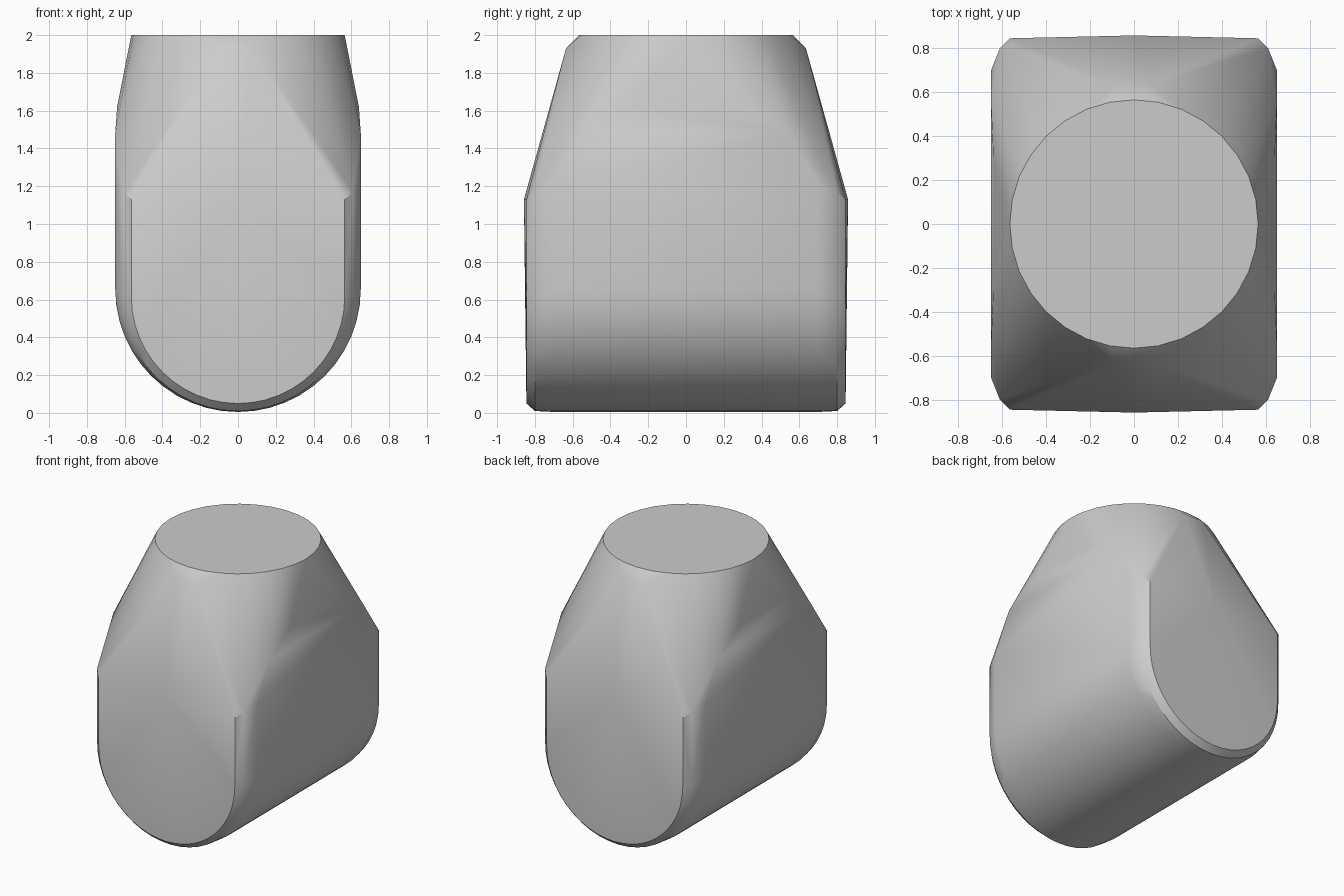
import bpy, bmesh, math

cube = bpy.data.objects.get("Cube")
if cube:
    bpy.data.objects.remove(cube, do_unlink=True)

grey = bpy.data.materials.new("plain grey")
grey.use_nodes = True
colour = (0.6, 0.6, 0.6, 1)
grey.diffuse_color = colour
grey.node_tree.nodes["Principled BSDF"].inputs["Base Color"].default_value = colour


def u_section(y, radius, centre, top, steps=24):
    """Half-round bottom with straight sides rising to the given height."""
    arc = [(radius * math.cos(a), y, centre - radius * math.sin(a))
           for a in (math.pi * i / steps for i in range(steps + 1))]
    return arc + [(-radius, y, top), (radius, y, top)]


# Round flat top
points = [(0.565 * math.cos(a), 0.565 * math.sin(a), 2)
          for a in (math.tau * i / 32 for i in range(32))]

# Body sections, mirrored front to back
for s in (-1, 1):
    points += u_section(s * 0.845, 0.565, 0.615, 1.13)
    points += u_section(s * 0.80, 0.61, 0.62, 1.17)
    points += u_section(s * 0.70, 0.65, 0.655, 1.2)
    points += [(0, s * 0.858, 1.13)]
    for x in (-1, 1):
        points += [(x * 0.65, s * 0.55, 1.48), (x * 0.64, s * 0.3, 1.62),
                   (x * 0.08, s * 0.635, 1.93)]

# Wrap the sections in one tight skin
bm = bmesh.new()
for p in points:
    bm.verts.new(p)
bmesh.ops.remove_doubles(bm, verts=bm.verts, dist=0.001)
hull = bmesh.ops.convex_hull(bm, input=bm.verts)
loose = {v for v in hull["geom_interior"] + hull["geom_unused"]
         if isinstance(v, bmesh.types.BMVert)}
bmesh.ops.delete(bm, geom=list(loose), context='VERTS')
bmesh.ops.dissolve_limit(bm, angle_limit=math.radians(0.5),
                         verts=bm.verts, edges=bm.edges)
bmesh.ops.recalc_face_normals(bm, faces=bm.faces)
mesh = bpy.data.meshes.new("rounded_body")
bm.to_mesh(mesh)
bm.free()
mesh.materials.append(grey)

body = bpy.data.objects.new("rounded_body", mesh)
bpy.context.collection.objects.link(body)
bpy.context.view_layer.objects.active = body
body.select_set(True)
bpy.ops.object.shade_smooth_by_angle(angle=math.radians(30))
